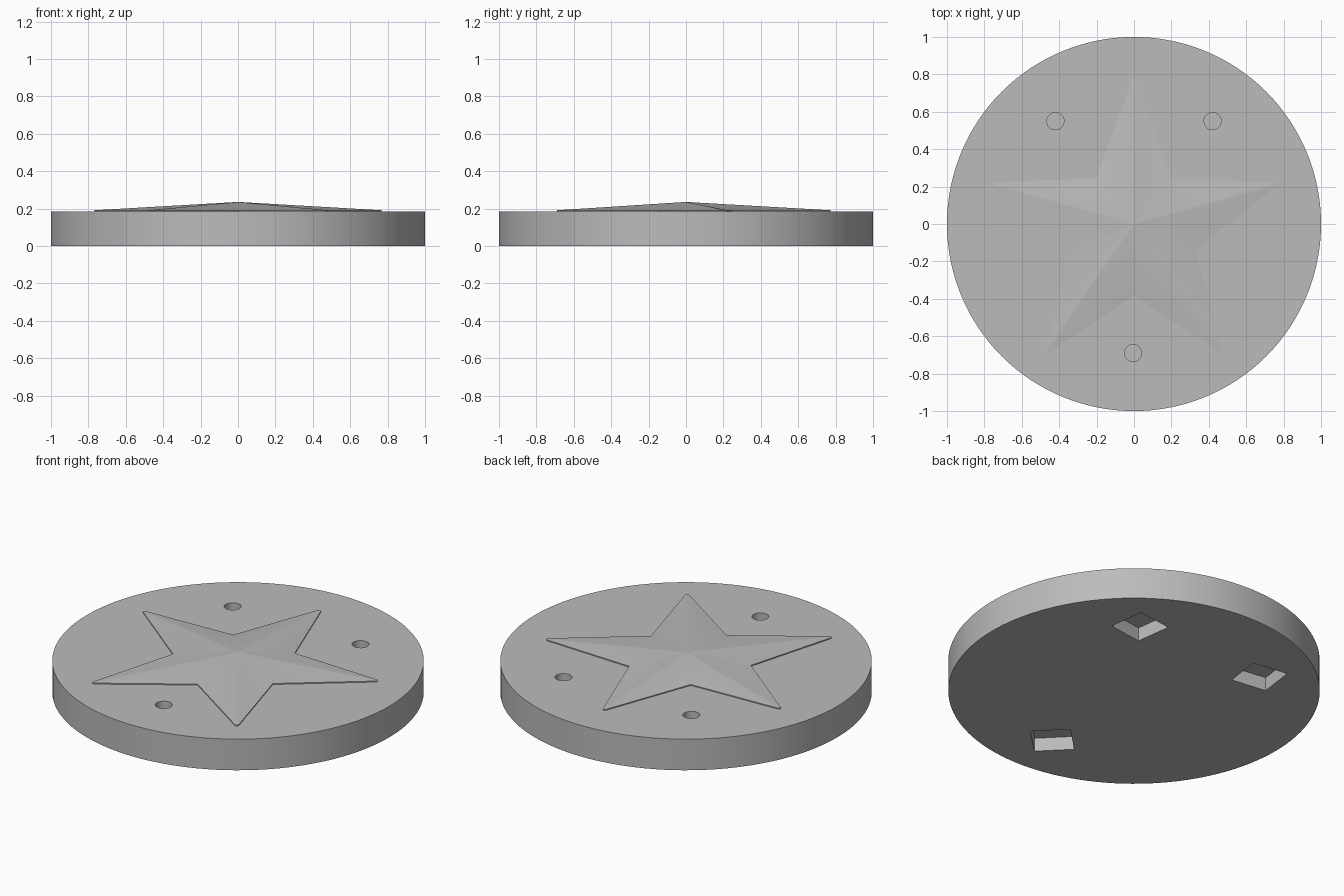
import bpy, bmesh
from math import pi, sin, cos, atan2, radians
from mathutils import Vector

if "Cube" in bpy.data.objects:
    bpy.data.objects.remove(bpy.data.objects["Cube"], do_unlink=True)

THICK = 0.185
HOLES = [(-0.42, 0.55), (0.42, 0.55), (-0.005, -0.69)]

grey = bpy.data.materials.new("plain_grey")
grey.use_nodes = True
COLOUR = (0.5, 0.5, 0.5, 1)
grey.diffuse_color = COLOUR
grey.node_tree.nodes["Principled BSDF"].inputs["Base Color"].default_value = COLOUR


def prism(name, sides, radius, z0, z1, x=0, y=0, turn=0):
    """Upright regular prism between two heights."""
    bpy.ops.mesh.primitive_cylinder_add(
        vertices=sides, radius=radius, depth=z1 - z0,
        location=(x, y, (z0 + z1) / 2), rotation=(0, 0, turn))
    ob = bpy.context.object
    ob.name = name
    ob.data.materials.append(grey)
    return ob


def cut(target, cutter):
    mod = target.modifiers.new("cut", 'BOOLEAN')
    mod.operation = 'DIFFERENCE'
    mod.solver = 'EXACT'
    mod.object = cutter
    bpy.context.view_layer.objects.active = target
    bpy.ops.object.modifier_apply(modifier=mod.name)
    bpy.data.objects.remove(cutter, do_unlink=True)


# Round base with blind round holes on top and square pockets underneath
base = prism("base_disc", 128, 1, 0, THICK)
for x, y in HOLES:
    cut(base, prism("hole_cutter", 32, 0.046, THICK - 0.08, THICK + 0.1, x, y))
    # a four-sided prism has its corners on its axes: turn one to face outward
    cut(base, prism("pocket_cutter", 4, 0.152, -0.1, 0.08, x, y, atan2(y, x)))


# Star outline: sharp valleys and finely rounded tips
def star_outline(outer, inner, round_r, centre_y, steps=6):
    points = []
    for i in range(5):
        a = pi / 2 + i * 2 * pi / 5
        axis = Vector((cos(a), sin(a)))
        tip = axis * outer
        valley = Vector((cos(a - pi / 5), sin(a - pi / 5))) * inner
        half = (valley - tip).angle(-axis)
        mid = tip - axis * round_r / sin(half)
        spread = pi / 2 - half
        points.append(valley)
        for k in range(steps + 1):
            t = a - spread + 2 * spread * k / steps
            points.append(mid + Vector((cos(t), sin(t))) * round_r)
    return [p + Vector((0, centre_y)) for p in points]


# Raised star: short upright lip, then slopes rising to a point at the middle
outline = star_outline(0.828, 0.345, 0.011, -0.035)
bm = bmesh.new()
rings = [[bm.verts.new((p.x * s, p.y * s, z)) for p in outline]
         for s, z in ((1, THICK - 0.01), (1, THICK + 0.006), (0.01, 0.235))]
for low, high in zip(rings, rings[1:]):
    for i in range(len(low)):
        j = (i + 1) % len(low)
        bm.faces.new((low[i], low[j], high[j], high[i]))
bm.faces.new(rings[-1])
bm.faces.new(rings[0][::-1])
mesh = bpy.data.meshes.new("raised_star")
bm.to_mesh(mesh)
bm.free()
mesh.materials.append(grey)
star = bpy.data.objects.new("raised_star", mesh)
bpy.context.collection.objects.link(star)

# Smooth shading with crisp edges
bpy.ops.object.select_all(action='DESELECT')
for ob in (star, base):
    ob.select_set(True)
bpy.context.view_layer.objects.active = star
bpy.ops.object.shade_smooth_by_angle(angle=radians(30))
